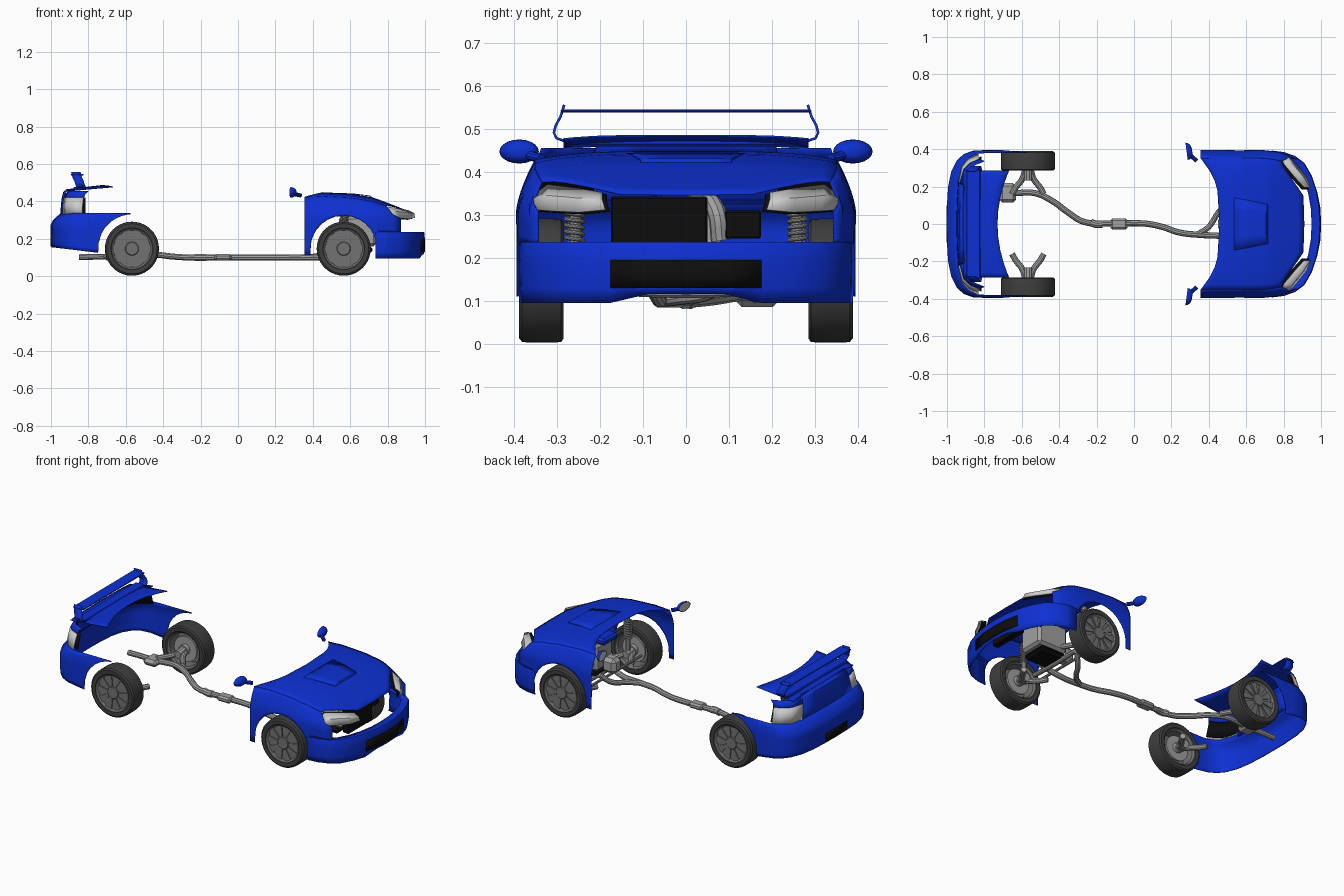
import bpy, bmesh
from math import sin, cos, pi, sqrt
from mathutils import Vector

if "Cube" in bpy.data.objects:
    bpy.data.objects.remove(bpy.data.objects["Cube"])


def material(name, col):
    m = bpy.data.materials.new(name)
    m.diffuse_color = (*col, 1)
    m.use_nodes = True
    m.node_tree.nodes["Principled BSDF"].inputs["Base Color"].default_value = m.diffuse_color
    return m


BLUE = material("body_blue", (0.004, 0.03, 0.65))
BLACK = material("black", (0.004, 0.004, 0.004))
TYRE = material("tyre_rubber", (0.05, 0.05, 0.05))
RIM = material("rim_grey", (0.17, 0.17, 0.17))
LIGHT = material("lamp_grey", (0.6, 0.6, 0.6))
METAL = material("metal", (0.35, 0.35, 0.35))


def lerp(x, pts):
    if x <= pts[0][0]:
        return pts[0][1]
    for (a, p), (b, q) in zip(pts, pts[1:]):
        if x <= b:
            return p + (q - p) * (x - a) / (b - a)
    return pts[-1][1]


def finish(ob, mat, mirror):
    bpy.context.collection.objects.link(ob)
    ob.data.materials.append(mat)
    if mirror:
        m = ob.modifiers.new("mirror", "MIRROR")
        m.use_axis = (False, True, False)
    return ob


def mesh_from(name, bm, mat, mirror=False):
    bmesh.ops.recalc_face_normals(bm, faces=bm.faces)
    me = bpy.data.meshes.new(name)
    bm.to_mesh(me)
    bm.free()
    return finish(bpy.data.objects.new(name, me), mat, mirror)


def grid(name, rows, mat, mirror=True, thick=0.004):
    bm = bmesh.new()
    vs = [[bm.verts.new(p) for p in r] for r in rows]
    for a, b in zip(vs, vs[1:]):
        for i in range(len(a) - 1):
            bm.faces.new((a[i], a[i + 1], b[i + 1], b[i]))
    ob = mesh_from(name, bm, mat, mirror)
    if thick:
        s = ob.modifiers.new("thickness", "SOLIDIFY")
        s.thickness, s.offset = thick, 0
    return ob


def lathe(name, prof, c, mat, n=40):
    # prof holds (radius, y); spun round the axle
    rows = [[(c[0] + r * cos(2 * pi * i / n), y, c[1] + r * sin(2 * pi * i / n))
             for i in range(n + 1)] for r, y in prof]
    return grid(name, rows, mat, True, 0)


def box(name, lo, hi, mat, mirror=False, bevel=0.004):
    bm = bmesh.new()
    bmesh.ops.create_cube(bm, size=1)
    for v in bm.verts:
        v.co = Vector([(a + b) / 2 + (b - a) * k for a, b, k in zip(lo, hi, v.co)])
    bmesh.ops.bevel(bm, geom=bm.edges[:], offset=bevel, segments=1, affect='EDGES')
    return mesh_from(name, bm, mat, mirror)


def tube(name, pts, r, mat=METAL, mirror=False):
    cu = bpy.data.curves.new(name, "CURVE")
    cu.dimensions = "3D"
    cu.bevel_depth, cu.bevel_resolution, cu.resolution_u = r, 3, 5
    cu.use_fill_caps = True
    sp = cu.splines.new("BEZIER")
    sp.bezier_points.add(len(pts) - 1)
    for b, p in zip(sp.bezier_points, pts):
        b.co = p
        b.handle_left_type = b.handle_right_type = "AUTO"
    return finish(bpy.data.objects.new(name, cu), mat, mirror)


# hood and fender shapes
WIDTH = [(.355, .393), (.68, .394), (.74, .388), (.81, .374), (.88, .34)]
TOP = [(.36, .442), (.45, .447), (.6, .439), (.72, .42), (.81, .386), (.91, .347)]


def hood_z(x, y):
    return lerp(x, TOP) - .022 * (abs(y) / .36) ** 4


def edge(x):
    return lerp(x, WIDTH) - .042


rows = []
for s in [0, .17, .34, .51, .66, .8, .92, 1]:
    y0 = .352 * s
    x0 = lerp(y0, [(0, .457), (.2, .445), (.27, .415), (.352, .357)])
    x1 = lerp(y0, [(0, .91), (.19, .905), (.25, .86), (.32, .80), (.352, .79)])
    xs = [x0 + (x1 - x0) * i / 14 for i in range(15)]
    rows.append([(x, s * edge(x), hood_z(x, s * edge(x))) for x in xs])
grid("hood", rows, BLUE)

rows = []
for x in [.355, .37, .387, .390, .395, .405, .42, .45, .48, .52, .565, .61, .65, .68,
          .71, .725, .735, .740, .743, .77, .79, .83, .87]:
    w, zt = lerp(x, WIDTH), hood_z(x, edge(x))
    if x > .79:
        zt = lerp(x, [(.79, hood_z(.79, edge(.79))), (.84, .315), (.87, .308)])
    d = .177 ** 2 - (x - .565) ** 2
    zb = .147 + sqrt(d) if d > 0 else (.11 if x < .5 else .235)
    col = []
    for i in range(9):
        z = zt + (zb - zt) * i / 8
        y = w - .042 * ((z - .31) / max(zt - .31, .05)) ** 1.5 if z > .31 else w
        col.append((x, y, z))
    rows.append(col)
grid("front_fender", rows, BLUE)

# hood scoop
grid("hood_scoop", [[(x, s * hw, hood_z(x, s * hw) + h) for s in (-1, -.5, 0, .5, 1)]
     for x, hw, h in [(.535, .14, .001), (.62, .125, .004), (.705, .107, .007), (.715, .105, 0)]],
     BLUE, False)

# headlights
up = [(.79, .348, .35), (.80, .322, .37), (.86, .25, .361), (.91, .195, .351)]
lo = [(.835, .352, .312), (.87, .312, .309), (.92, .25, .306), (.946, .188, .312)]
mid = [((a[0] + b[0]) / 2 + .012, (a[1] + b[1]) / 2 + .004, (a[2] + b[2]) / 2 + .005)
       for a, b in zip(up, lo)]
grid("headlight", [up, mid, lo], LIGHT)
grid("headlight_housing", [[(x - .012, y - .01, z - .004) for x, y, z in r] for r in (up, mid, lo)], BLACK)

# front bumper
PLAN = [(.735, .391), (.80, .383), (.86, .362), (.91, .325), (.95, .255),
        (.975, .18), (.992, .09), (.997, 0)]


def nose(k, z):
    return [(.7 + (x - .7) * k, y * (.5 + k / 2), max(z, .116) if y < .17 else z) for x, y in PLAN]


grid("front_bumper", [nose(.84, .233), nose(.985, .235), nose(.997, .228), nose(1, .18),
                      nose(.995, .13), nose(.975, .095)], BLUE)
grid("lower_intake", [[(x + .002, min(y, .176), z) for x, y in PLAN[5:]] for z in (.195, .16, .13)], BLACK)

# engine bay
box("radiator", (.82, -.175, .2), (.86, .05, .343), BLACK)
box("battery", (.74, .09, .245), (.82, .175, .31), BLACK)
box("engine_block", (.54, -.08, .16), (.74, .08, .32), METAL, bevel=.015)
box("valve_cover", (.5, -.07, .32), (.7, .06, .36), BLUE, bevel=.012)
box("oil_pan", (.55, -.08, .122), (.72, .08, .16), BLACK, bevel=.015)
box("gearbox", (.45, -.04, .15), (.54, .04, .24), METAL, bevel=.02)
tube("intake_pipe", [(.6, .0, .36), (.72, .03, .345), (.8, .07, .31), (.8, .08, .24)], .022)

# wheels, brakes and suspension
for tag, cx in (("front", .565), ("rear", -.567)):
    c = (cx, .147)
    lathe(tag + "_tyre", [(.105, .292), (.112, .286), (.134, .285), (.143, .291), (.1445, .31),
                          (.1445, .365), (.143, .382), (.134, .389), (.112, .388), (.107, .383)], c, TYRE)
    lathe(tag + "_rim", [(.105, .292), (.098, .30), (.095, .365), (.1, .378), (.107, .383)], c, RIM)
    lathe(tag + "_wheel_face", [(0, .373), (.107, .373)], c, RIM)
    lathe(tag + "_hub_cap", [(0, .382), (.033, .382), (.037, .378), (.037, .37)], c, RIM)
    lathe(tag + "_brake_disc", [(0, .285), (.03, .285), (.03, .31), (.075, .31), (.075, .32), (0, .32)],
          c, METAL)
    bm = bmesh.new()
    for k in range(10):
        a = 2 * pi * k / 10
        q = []
        for y in (.373, .379):
            for r, t in ((.036, -.007), (.104, -.022), (.104, .022), (.036, .007)):
                q.append(bm.verts.new((cx + r * cos(a) - t * sin(a), y, .147 + r * sin(a) + t * cos(a))))
        bm.faces.new(q[4:])
        for i in range(4):
            j = (i + 1) % 4
            bm.faces.new((q[i], q[j], q[j + 4], q[i + 4]))
    mesh_from(tag + "_spokes", bm, RIM, True)
    for side, s in (("fore", 1), ("aft", -1)):
        tube(tag + "_arm_" + side, [(cx + s * .085, .16, .125), (cx + s * .065, .195, .125),
                                    (cx + s * .032, .238, .13), (cx + s * .015, .29, .14)],
             .016, METAL, True)
    tube(tag + "_stub_axle", [(cx, .235, .14), (cx, .29, .147)], .024, METAL, True)
tube("front_strut", [(.565, .258, .13), (.57, .258, .36)], .014, METAL, True)
tube("front_spring", [(.568 + .02 * cos(i * pi / 3), .26 + .02 * sin(i * pi / 3), .23 + .0024 * i)
                      for i in range(49)], .005, METAL, True)
tube("front_cross_member", [(.565, -.17, .125), (.565, 0, .12), (.565, .17, .125)], .014)
tube("steering_rod", [(.48, -.26, .15), (.48, .26, .15)], .008)

# exhaust
tube("exhaust_pipe", [(-.64, .165, .11), (-.53, .165, .115), (-.44, .125, .115), (-.35, .06, .105),
                      (-.27, .012, .1), (-.13, .002, .1), (.06, .002, .1), (.15, -.015, .1),
                      (.24, -.045, .1), (.35, -.058, .1), (.47, -.065, .105), (.6, -.09, .15)], .0165)
tube("exhaust_branch", [(.34, -.055, .1), (.4, -.015, .105), (.45, .06, .12), (.5, .11, .17)], .015)
box("catalyst", (-.125, -.03, .084), (-.035, .03, .118), METAL, bevel=.01)
tube("resonator", [(-.23, .008, .1), (-.2, -.002, .1), (-.17, .0, .1)], .02)
box("muffler", (-.72, .115, .085), (-.63, .218, .125), METAL, bevel=.016)
tube("tailpipe", [(-.70, .17, .105), (-.78, .175, .103), (-.85, .175, .102)], .016)

# rear bumper with quarter panels
RP = [(-.575, .393), (-.59, .393), (-.62, .393), (-.65, .393), (-.68, .393), (-.71, .393),
      (-.73, .393), (-.745, .393), (-.7475, .393), (-.80, .393), (-.86, .39), (-.91, .372),
      (-.945, .34), (-.975, .28), (-.992, .2), (-.998, .1), (-1.0, 0)]
rows = []
for x, y in RP:
    d = .18 ** 2 - (x + .567) ** 2
    zb = .151 + sqrt(d) if d > 0 else lerp(x, [(-1, .155), (-.75, .125)])
    col = []
    for i in range(10):
        z = zb + (.336 - zb) * i / 9
        k = max(0, (z - .275) / .061) ** 1.5
        low = max(0, (.19 - z) / .05) * .008
        f = max(0, (-x - .75) / .25)
        col.append((x + (.055 * k + low) * f, y - .012 * k * min(1, y / .3), z))
    rows.append(col)
grid("rear_bumper", rows, BLUE)
grid("number_plate_recess", [[(-1.0, y, z) for y in (-.1, 0, .1)] for z in (.16, .215)], BLACK, False)

# tail panel and tail lights, leaning inward toward the top
TP = [(-.83, .375), (-.88, .352), (-.915, .315), (-.935, .235), (-.942, .12), (-.945, 0)]


def tail(pts, z, dx=0):
    t = (z - .333) / .09
    return [(x + dx, y - (.028 * t * y / .37), z) for x, y in pts]


grid("tail_panel_centre", [tail(TP[3:], .325, -.003), tail(TP[3:], .38, 0), tail(TP[3:], .42, .005),
                           tail(TP[3:], .45, .013), tail(TP[3:], .464, .03)], BLUE)
grid("tail_panel_corner", [tail(TP[:4], .418, .005), tail(TP[:4], .44, .013),
                           tail(TP[:4], .455, .03)], BLUE)
grid("tail_light", [tail(TP[:4], .333, -.002), tail(TP[:4], .375, -.001), tail(TP[:4], .42, .004)], LIGHT)
grid("tail_light_housing", [[(x + .015, y - .015, z) for x, y, z in tail(TP[:4], h)]
                            for h in (.333, .42)], BLACK)

# trunk lid
rows = []
for y in (0, .07, .14, .21, .26, .285):
    xe = -.73 + .062 * (y / .285) ** 2
    rows.append([(-.915 + (xe + .915) * i / 5, y, .463 + .022 * i / 5 - .008 * (y / .285) ** 4)
                 for i in range(6)])
grid("trunk_lid", rows, BLUE)

# rear wing
box("wing_blade", (-.895, -.292, .539), (-.825, .292, .546), BLUE, bevel=.002)
wing = [(.284, .557, -.892), (.292, .53, -.885), (.304, .508, -.875), (.308, .492, -.87),
        (.302, .479, -.865), (.285, .473, -.862)]
grid("wing_end_plate", [[(x, y, z), (x + .025, y, z), (x + .05, y, z)] for y, z, x in wing], BLUE, True, .006)
box("wing_foot", (-.88, -.285, .46), (-.82, .285, .478), BLUE, bevel=.005)

# side mirrors: domed shell, flat glass and foot
rows = []
for i in range(7):
    a = pi / 2 * i / 6
    rows.append([(.275 + .036 * sin(a) + .012 * cos(a) * (1 - cos(2 * pi * j / 20)) / 2,
                  .389 + .046 * cos(a) * cos(2 * pi * j / 20),
                  .448 + .028 * cos(a) * sin(2 * pi * j / 20)) for j in range(21)])
grid("mirror_shell", rows, BLUE, True, 0)
grid("mirror_glass", [[(.276 + .012 * (1 - r * cos(2 * pi * j / 20)) / 2,
                        .389 + r * .044 * cos(2 * pi * j / 20), .448 + r * .026 * sin(2 * pi * j / 20))
                       for j in range(21)] for r in (.02, 1)], LIGHT, True, 0)
tube("mirror_foot", [(.298, .37, .442), (.315, .355, .436), (.335, .338, .432)], .011, BLUE, True)

# turn curves into meshes and smooth everything by angle
for kind in ("CURVE", "MESH"):
    bpy.ops.object.select_all(action='DESELECT')
    for ob in bpy.context.scene.objects:
        if ob.type == kind:
            ob.select_set(True)
            bpy.context.view_layer.objects.active = ob
    if kind == "CURVE":
        bpy.ops.object.convert(target='MESH')
    else:
        bpy.ops.object.shade_smooth_by_angle(angle=0.55)
